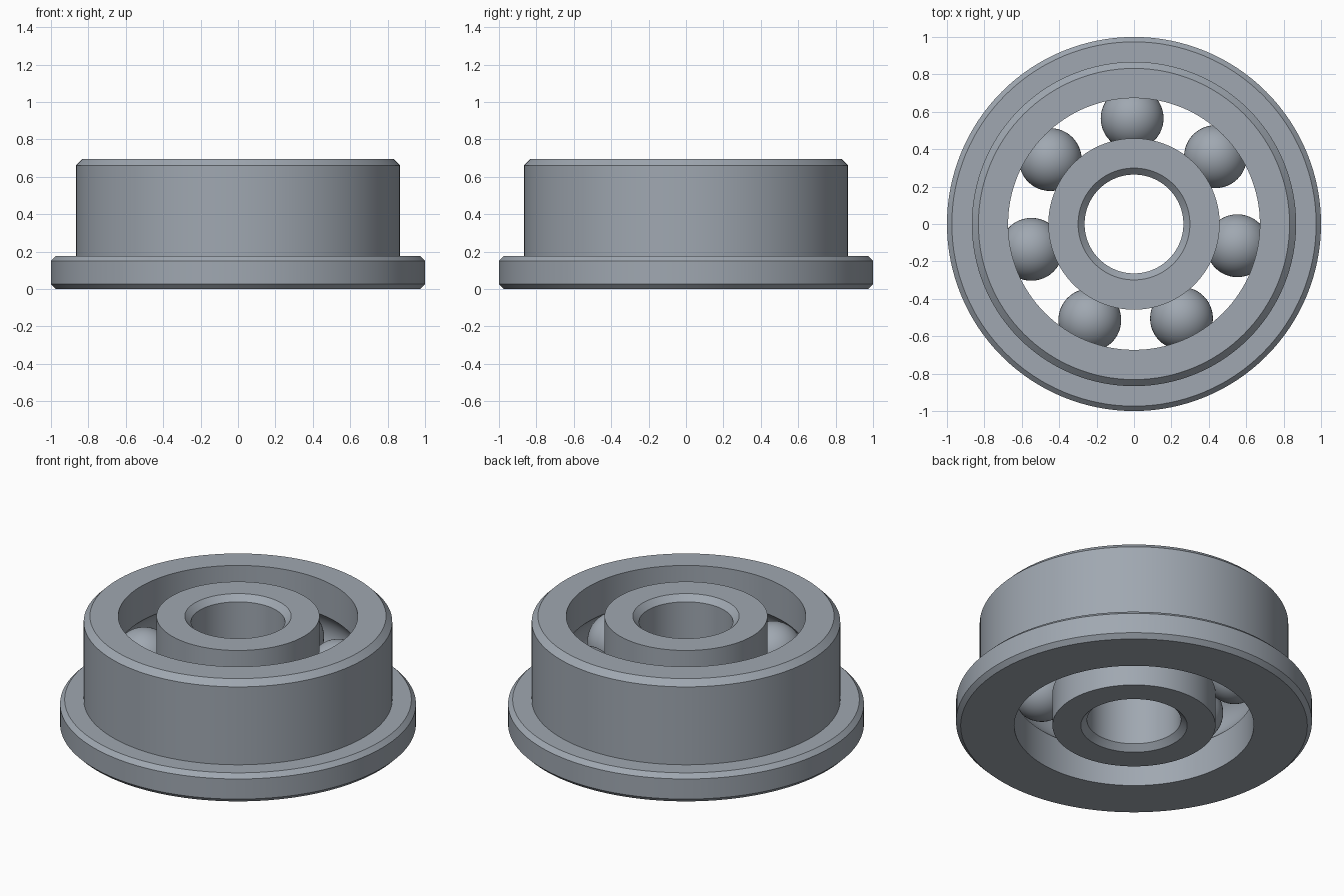
import bpy, bmesh
from math import sin, cos, asin, sqrt, radians, tau, pi
from mathutils import Vector

cube = bpy.data.objects.get("Cube")
if cube:
    bpy.data.objects.remove(cube, do_unlink=True)

HEIGHT = 0.695
MID = HEIGHT / 2
PITCH = 0.565         # radius of the circle of ball centres
BALL = 0.168
GROOVE = 0.17
BORE, INNER = 0.264, 0.458     # inner ring radii
RACE, OUTER = 0.673, 0.867     # outer ring radii
FLANGE_TOP = 0.177
CHAMFER, EDGE = 0.035, 0.026

steel = bpy.data.materials.new("steel_grey")
steel.use_nodes = True
steel.diffuse_color = (0.35, 0.39, 0.44, 1)
steel.node_tree.nodes["Principled BSDF"].inputs["Base Color"].default_value = (0.35, 0.39, 0.44, 1)


def finish(obj):
    obj.data.materials.append(steel)
    bpy.ops.object.select_all(action='DESELECT')
    obj.select_set(True)
    bpy.context.view_layer.objects.active = obj
    bpy.ops.object.shade_smooth_by_angle(angle=radians(25))


def groove(wall, steps=12):
    """Ball track cut into a cylinder wall, as (radius, z) points going up."""
    half = asin(sqrt(GROOVE ** 2 - (wall - PITCH) ** 2) / GROOVE)
    side = 1 if wall > PITCH else -1
    angles = [-half + 2 * half * i / steps for i in range(steps + 1)]
    return [(PITCH + side * GROOVE * cos(a), MID + GROOVE * sin(a)) for a in angles]


def lathe(name, profile, segments=128):
    """Spin a closed (radius, z) profile around the z axis."""
    bm = bmesh.new()
    verts = [bm.verts.new((r, 0, z)) for r, z in profile]
    edges = [bm.edges.new((v, verts[i - 1])) for i, v in enumerate(verts)]
    bmesh.ops.spin(bm, geom=verts + edges, cent=(0, 0, 0), axis=(0, 0, 1),
                   angle=tau, steps=segments, use_merge=True)
    bmesh.ops.remove_doubles(bm, verts=bm.verts, dist=1e-5)
    bmesh.ops.recalc_face_normals(bm, faces=bm.faces)
    mesh = bpy.data.meshes.new(name)
    bm.to_mesh(mesh)
    bm.free()
    obj = bpy.data.objects.new(name, mesh)
    bpy.context.collection.objects.link(obj)
    finish(obj)


# Outer ring with the flange at its foot
lathe("outer_ring", [(RACE, 0)] + groove(RACE) + [
    (RACE, HEIGHT), (OUTER - CHAMFER, HEIGHT), (OUTER, HEIGHT - CHAMFER),
    (OUTER, FLANGE_TOP), (1 - EDGE, FLANGE_TOP), (1, FLANGE_TOP - EDGE),
    (1, EDGE), (1 - EDGE, 0)])

# Inner ring with a chamfered bore
lathe("inner_ring", [(INNER, 0)] + groove(INNER) + [
    (INNER, HEIGHT), (BORE + CHAMFER, HEIGHT), (BORE, HEIGHT - CHAMFER),
    (BORE, CHAMFER), (BORE + CHAMFER, 0)])

# Seven balls
for i in range(7):
    a = radians(91) + tau * i / 7
    bpy.ops.mesh.primitive_uv_sphere_add(
        segments=48, ring_count=24, radius=BALL,
        location=(PITCH * cos(a), PITCH * sin(a), MID))
    ball = bpy.context.object
    ball.name = f"ball_{i + 1}"
    finish(ball)
